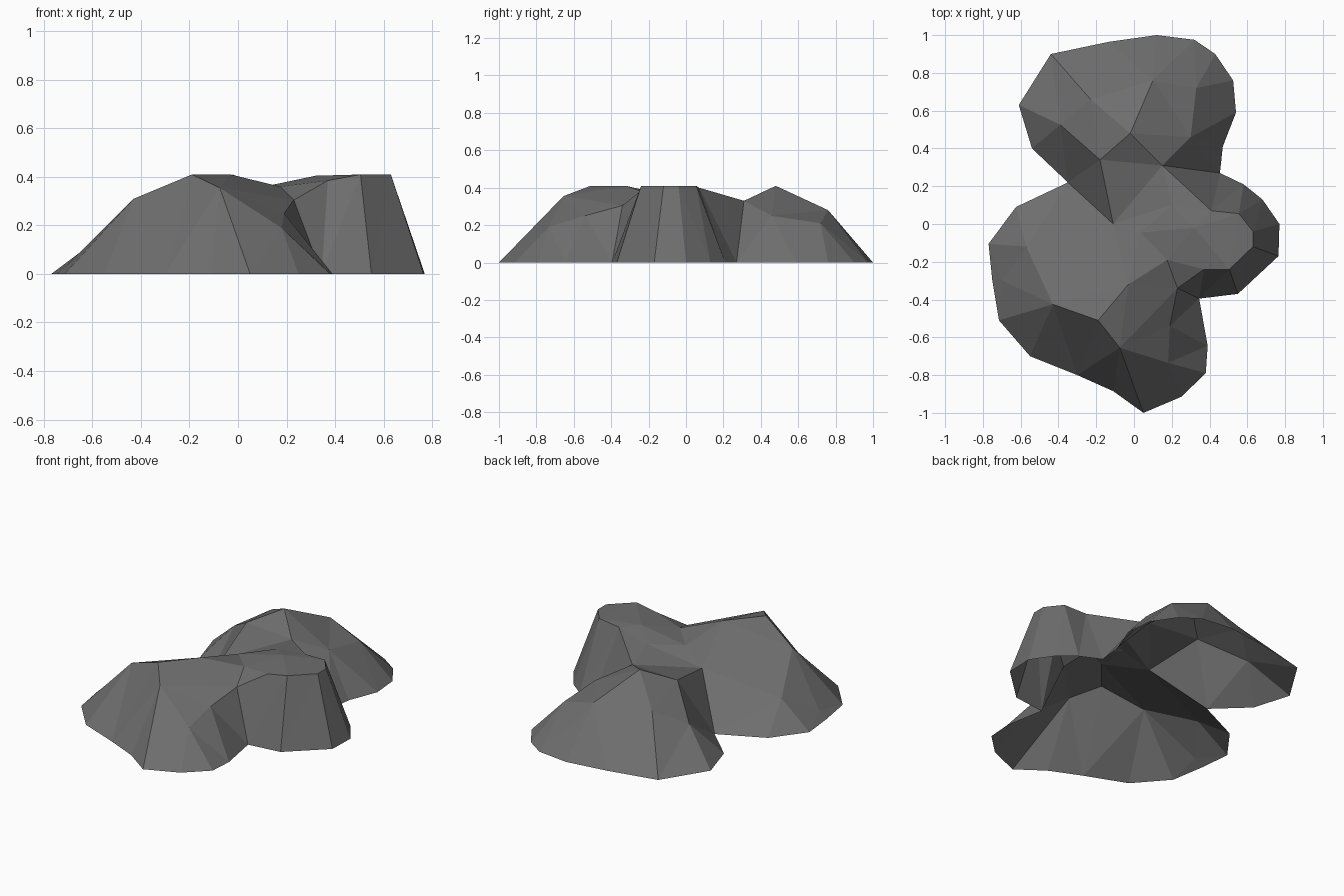
import bpy
from mathutils import Vector
from mathutils.geometry import delaunay_2d_cdt

if "Cube" in bpy.data.objects:
    bpy.data.objects.remove(bpy.data.objects["Cube"])

stone = bpy.data.materials.new("dark_grey_stone")
stone.diffuse_color = (0.155, 0.155, 0.155, 1)
stone.use_nodes = True
stone.node_tree.nodes["Principled BSDF"].inputs["Base Color"].default_value = stone.diffuse_color


def ground(*pts):
    return [(x, y, 0.0) for x, y in pts]


def rock(name, rim, crown, creases):
    """Open faceted shell: closed rim plus crown points, with crease lines kept as edges."""
    pts = list(dict.fromkeys(rim + crown))
    n = len(rim)
    edges = [(i, (i + 1) % n) for i in range(n)]
    for line in creases:
        edges += [(pts.index(a), pts.index(b)) for a, b in zip(line, line[1:])]
    co, _, faces, origin, _, _ = delaunay_2d_cdt(
        [Vector(p[:2]) for p in pts], edges, [], 1, 1e-5)
    verts = [(c.x, c.y, pts[o[0]][2] if o else 0.2) for c, o in zip(co, origin)]
    mesh = bpy.data.meshes.new(name)
    mesh.from_pydata(verts, [], [list(f) for f in faces])
    if sum(p.normal.z for p in mesh.polygons) < 0:
        mesh.flip_normals()
    mesh.materials.append(stone)
    obj = bpy.data.objects.new(name, mesh)
    bpy.context.collection.objects.link(obj)
    return obj


# Seams shared where the boulders grow together
left_foot, back_foot, front_foot = ground((-.35, .22), (.455, .27), (.345, -.395))
hollow = (-.11, 0, .26)
saddle = (.15, .31, .33)
mid = (.035, -.045, .345)
notch = (.175, -.19, .36)
gully = (.23, -.34, .305)

# Back boulder
peak, shoulder = (-.02, .48, .41), (-.18, .34, .335)
brow, flank, spur = (-.23, .66, .28), (-.39, .525, .19), (.30, .46, .25)
cheek, nape = (.33, .72, .21), (.10, .76, .28)
rim = [left_foot, hollow, saddle, back_foot] + ground(
    (.47, .41), (.54, .59), (.525, .76), (.43, .90), (.32, .975), (.12, 1.0),
    (-.13, .965), (-.44, .90), (-.61, .63), (-.54, .40))
rock("back_boulder", rim, [peak, shoulder, brow, flank, spur, cheek, nape],
     [(hollow, shoulder, peak, saddle), (shoulder, left_foot), (shoulder, saddle),
      (shoulder, brow, rim[11]), (shoulder, flank), (peak, brow), (peak, nape), (saddle, spur)])

# Front left boulder
west, top, lip, ridge = (-.43, -.425, .31), (-.19, -.51, .41), (-.075, -.655, .355), (-.03, -.32, .41)
rim = [front_foot, gully, notch, mid, hollow, left_foot] + ground(
    (-.625, .09), (-.77, -.105), (-.75, -.30), (-.715, -.51), (-.55, -.70),
    (-.30, -.80), (-.11, -.885), (.05, -1.0), (.25, -.915), (.38, -.79), (.39, -.645))
rock("front_boulder", rim,
     [west, top, lip, ridge, (-.70, -.30, .04), (-.57, -.12, .15), (.19, -.54, .25), (.18, -.735, .19)],
     [(west, top, ridge, notch), (top, lip, rim[13]), (lip, gully), (ridge, hollow), (west, hollow),
      (lip, rim[12])])

# Right boulder with a flat top
table = [(.41, .07, .40), (.555, .055, .41), (.63, -.04, .41), (.63, -.12, .41),
         (.505, -.24, .41), (.37, -.24, .385), gully]
rim = [back_foot, saddle, hollow, mid, notch, gully, front_foot] + ground(
    (.55, -.37), (.765, -.17), (.77, 0), (.68, .13), (.58, .21))
rock("right_boulder", rim, table[:-1] + [(.20, .10, .365), (.32, -.02, .405)],
     [table, (saddle, table[0]), (table[0], back_foot)])
